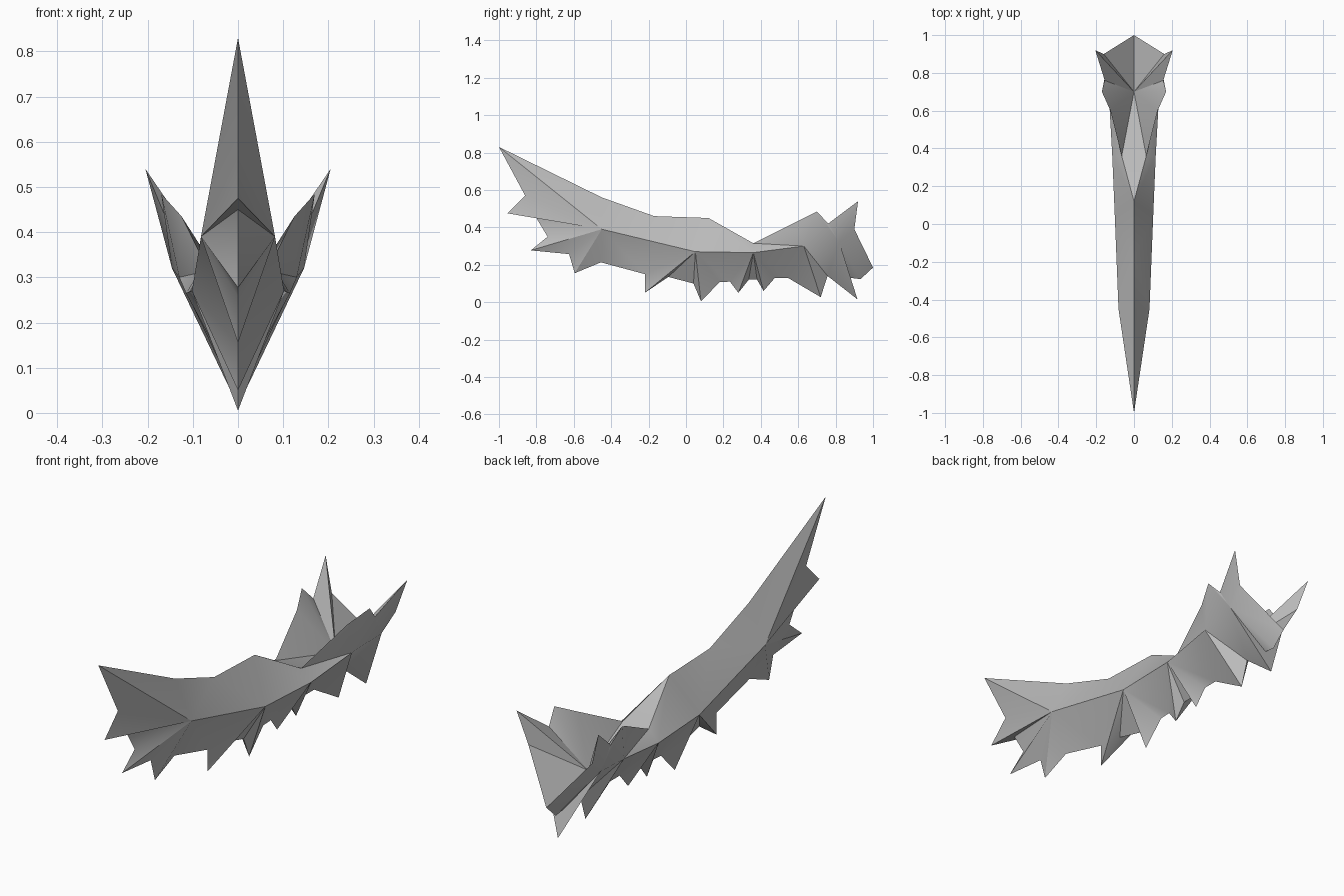
import bpy, bmesh, math

cube = bpy.data.objects.get("Cube")
if cube:
    bpy.data.objects.remove(cube)

# Jagged keel on the centre plane, front to back: (y, z)
KEEL = [(-1, .83), (-.86, .57), (-.955, .475), (-.8, .45), (-.74, .35),
        (-.83, .277), (-.625, .257), (-.595, .155), (-.455, .213), (-.22, .15),
        (-.22, .05), (-.095, .135), (.04, .1), (.08, .005), (.18, .107),
        (.235, .11), (.28, .05), (.335, .12), (.38, .12), (.415, .06),
        (.475, .13), (.545, .13), (.72, .027), (.757, .14), (.917, .015),
        (.88, .13), (.933, .123), (1, .185)]
keel = [(0, y, z) for y, z in KEEL]

# Widest line along the flank
flank = [(.082, -.45, .39), (.102, .05, .27), (.115, .36, .265),
         (.13, .63, .3), (.146, .82, .32)]

# Top ridge, which opens into the rim of the rear trough
rim = [keel[0], (0, -.45, .56), (0, -.17, .46), (0, .12, .45),
       (.065, .36, .315), (.125, .6, .435), (.17, .7, .485), (.155, .76, .42),
       (.205, .92, .54), (.16, .9, .39), keel[-1]]

# Centre line of the trough floor
floor = [(0, .36, .315), (0, .7, .24)]

bm = bmesh.new()
cache = {}


def vert(p):
    if p not in cache:
        cache[p] = bm.verts.new(p)
    return cache[p]


def fans(hubs, edge, stops):
    """Fan each hub to its stretch of the edge, and bridge neighbouring hubs."""
    start = 0
    for i, stop in enumerate(stops):
        if i:
            bm.faces.new([vert(p) for p in (hubs[i - 1], hubs[i], edge[start])])
        for a, b in zip(edge[start:stop], edge[start + 1:stop + 1]):
            bm.faces.new([vert(p) for p in (hubs[i], a, b)])
        start = stop


fans(flank, keel, [9, 15, 21, 23, len(keel) - 1])     # lower hull
fans(flank, rim, [2, 3, 4, 6, len(rim) - 1])          # upper hull
fans(floor, rim[3:], [1, len(rim) - 4])               # trough

# Mirror to the other side and weld the centre plane
half = bm.verts[:] + bm.edges[:] + bm.faces[:]
copy = bmesh.ops.duplicate(bm, geom=half)["geom"]
for v in copy:
    if isinstance(v, bmesh.types.BMVert):
        v.co.x *= -1
bmesh.ops.remove_doubles(bm, verts=bm.verts[:], dist=.0005)
bmesh.ops.recalc_face_normals(bm, faces=bm.faces[:])

mesh = bpy.data.meshes.new("jagged_hull")
bm.to_mesh(mesh)
bm.free()
hull = bpy.data.objects.new("jagged_hull", mesh)
bpy.context.collection.objects.link(hull)

grey = bpy.data.materials.new("plain_grey")
grey.use_nodes = True
colour = (.5, .5, .5, 1)
grey.diffuse_color = colour
grey.node_tree.nodes["Principled BSDF"].inputs["Base Color"].default_value = colour
mesh.materials.append(grey)

bpy.ops.object.select_all(action="DESELECT")
hull.select_set(True)
bpy.context.view_layer.objects.active = hull
bpy.ops.object.shade_smooth_by_angle(angle=math.radians(35))
